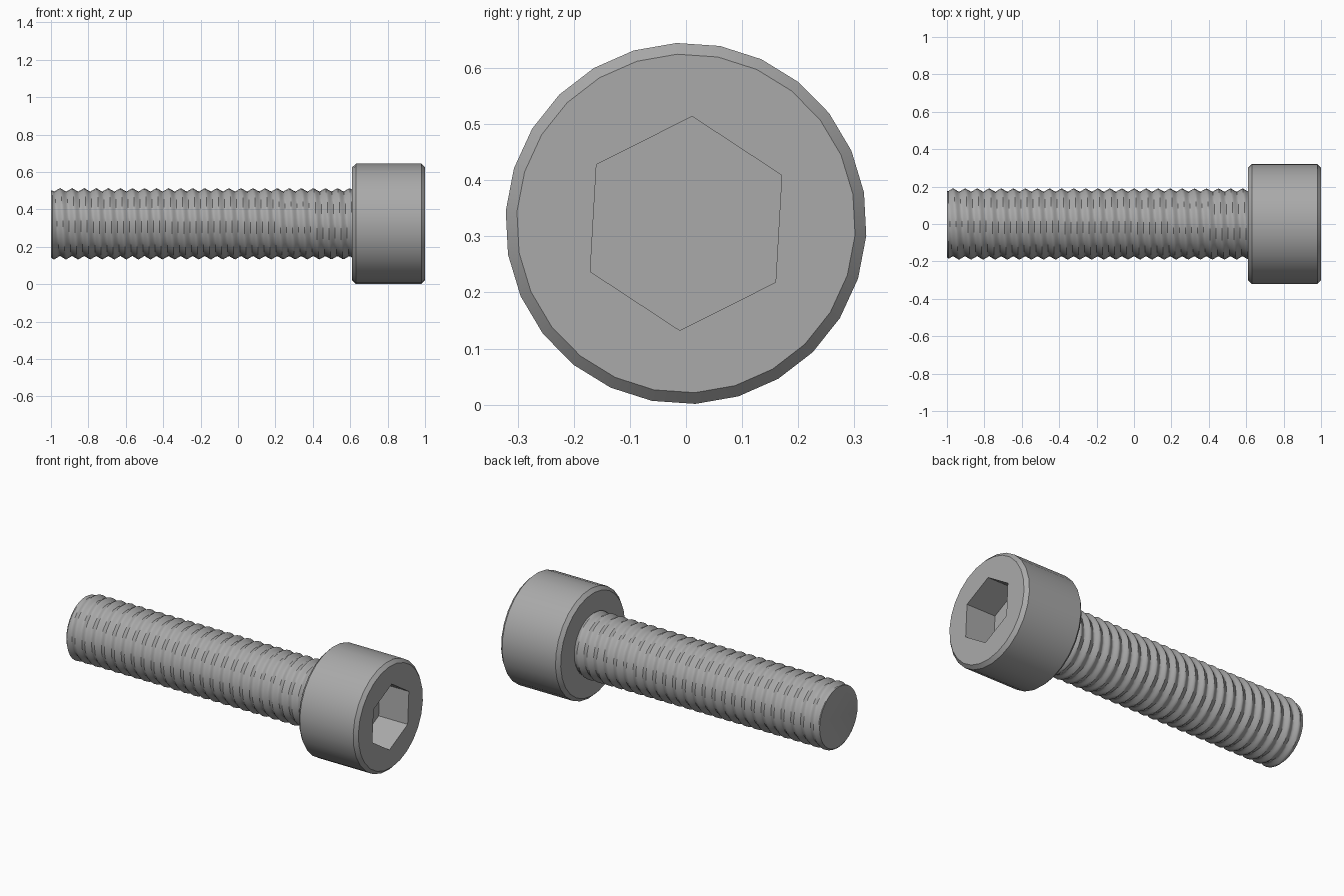
import bpy, bmesh, math

cube = bpy.data.objects.get("Cube")
if cube:
    bpy.data.objects.remove(cube, do_unlink=True)

AXIS_Z = 0.323       # height of the screw axis
HEAD_BACK = 0.61
PITCH = 0.0645
ROOT, CREST = 0.172, 0.191

steel = bpy.data.materials.new("grey_steel")
steel.use_nodes = True
colour = (0.40, 0.40, 0.40, 1)
steel.diffuse_color = colour
steel.node_tree.nodes["Principled BSDF"].inputs["Base Color"].default_value = colour


def ring(bm, x, radius, count, start):
    """Ring of vertices around the screw axis."""
    result = []
    for i in range(count):
        a = math.radians(start) + math.tau * i / count
        result.append(bm.verts.new((x, radius * math.cos(a), AXIS_Z + radius * math.sin(a))))
    return result


def bridge(bm, a, b):
    for i in range(len(a)):
        j = (i + 1) % len(a)
        bm.faces.new((a[i], a[j], b[j], b[i]))


def finish(bm, name, angle):
    bmesh.ops.recalc_face_normals(bm, faces=bm.faces)
    mesh = bpy.data.meshes.new(name)
    bm.to_mesh(mesh)
    bm.free()
    mesh.materials.append(steel)
    obj = bpy.data.objects.new(name, mesh)
    bpy.context.collection.objects.link(obj)
    bpy.ops.object.select_all(action='DESELECT')
    obj.select_set(True)
    bpy.context.view_layer.objects.active = obj
    bpy.ops.object.shade_smooth_by_angle(angle=math.radians(angle))
    return obj


# Chamfered head with a hexagonal socket
bm = bmesh.new()
profile = [(HEAD_BACK, 0.302), (HEAD_BACK + 0.02, 0.322), (0.98, 0.322), (1.0, 0.302)]
rings = [ring(bm, x, r, 26, 93) for x, r in profile]
for a, b in zip(rings, rings[1:]):
    bridge(bm, a, b)
bm.faces.new(rings[0])
rim = ring(bm, 1.0, 0.191, 6, 86.7)
floor = ring(bm, 0.81, 0.191, 6, 86.7)
bridge(bm, rim, floor)
bm.faces.new(floor)
# Front face between the outer circle and the socket rim
edges = [bm.edges.get((loop[i - 1], loop[i])) for loop in (rings[-1], rim) for i in range(len(loop))]
bmesh.ops.triangle_fill(bm, edges=edges, use_beauty=True)
finish(bm, "socket_head", 30)

# Threaded shank: radius follows a helical ridge
bm = bmesh.new()
SIDES, PER_TURN = 32, 8
steps = round((HEAD_BACK + 0.005 + 1.0) / PITCH * PER_TURN)
rings = []
for k in range(steps + 1):
    x = -1.0 + (HEAD_BACK + 0.005 + 1.0) * k / steps
    loop = []
    for i in range(SIDES):
        a = math.tau * i / SIDES
        phase = ((x + 1.0) / PITCH - i / SIDES) % 1.0
        ridge = 1 - abs(2 * phase - 1)
        r = ROOT + (CREST - ROOT) * ridge
        if x < -0.995:
            r = 0.178
        loop.append(bm.verts.new((x, r * math.cos(a), AXIS_Z + r * math.sin(a))))
    rings.append(loop)
for a, b in zip(rings, rings[1:]):
    bridge(bm, a, b)
bm.faces.new(rings[0])
bm.faces.new(rings[-1])
finish(bm, "threaded_shank", 40)
